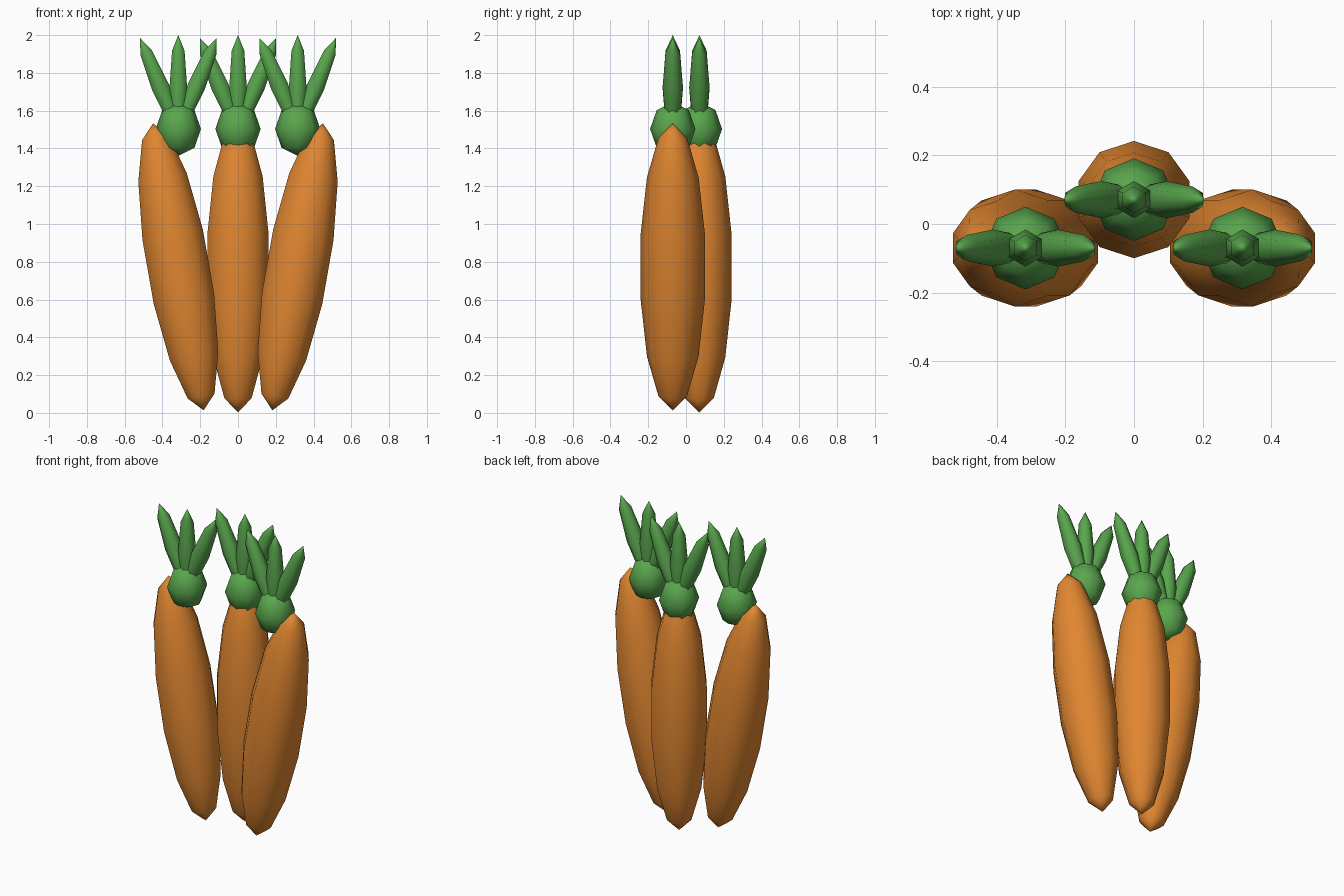
import bpy
from math import radians, sin, cos

if "Cube" in bpy.data.objects:
    bpy.data.objects.remove(bpy.data.objects["Cube"])


def material(name, rgb):
    m = bpy.data.materials.new(name)
    m.diffuse_color = (*rgb, 1.0)
    m.use_nodes = True
    m.node_tree.nodes["Principled BSDF"].inputs["Base Color"].default_value = m.diffuse_color
    return m


orange = material("carrot_orange", (0.75, 0.24, 0.03))
green = material("leaf_green", (0.10, 0.38, 0.075))


def ellipsoid(name, mat, loc, radius, half_height, segs, rings, tilt=0.0):
    """Low-poly smooth sphere stretched along its own axis, leaning in x."""
    bpy.ops.mesh.primitive_uv_sphere_add(segments=segs, ring_count=rings, radius=1.0)
    ob = bpy.context.object
    ob.name = name
    # turn the first vertex onto the x axis whatever the primitive's start angle
    ob.scale = (radius, radius, half_height)
    ob.location = loc
    ob.rotation_euler = (0, radians(tilt), 0)
    ob.data.materials.append(mat)
    bpy.ops.object.shade_smooth()
    return ob


def carrot(side, x, y, tilt):
    # root
    ellipsoid(f"{side}_root", orange, (x, y, 0.773), 0.175, 0.771, 10, 7, tilt)
    # crown knob
    ellipsoid(f"{side}_crown", green, (x, y, 1.503), 0.12, 0.142, 8, 4)
    # three leaves fanned in the x-z plane
    h = 0.28
    ellipsoid(f"{side}_leaf_middle", green, (x, y, 2.0 - h), 0.054, h, 6, 4)
    for label, s in (("left", -1), ("right", 1)):
        a = 22.5
        cx = x + s * (0.202 - h * sin(radians(a)))
        cz = 1.984 - h * cos(radians(a))
        ellipsoid(f"{side}_leaf_{label}", green, (cx, y, cz), 0.054, h, 6, 4, s * a)


carrot("left", -0.316, -0.07, -10)
carrot("middle", 0.0, 0.071, 0)
carrot("right", 0.316, -0.07, 10)
